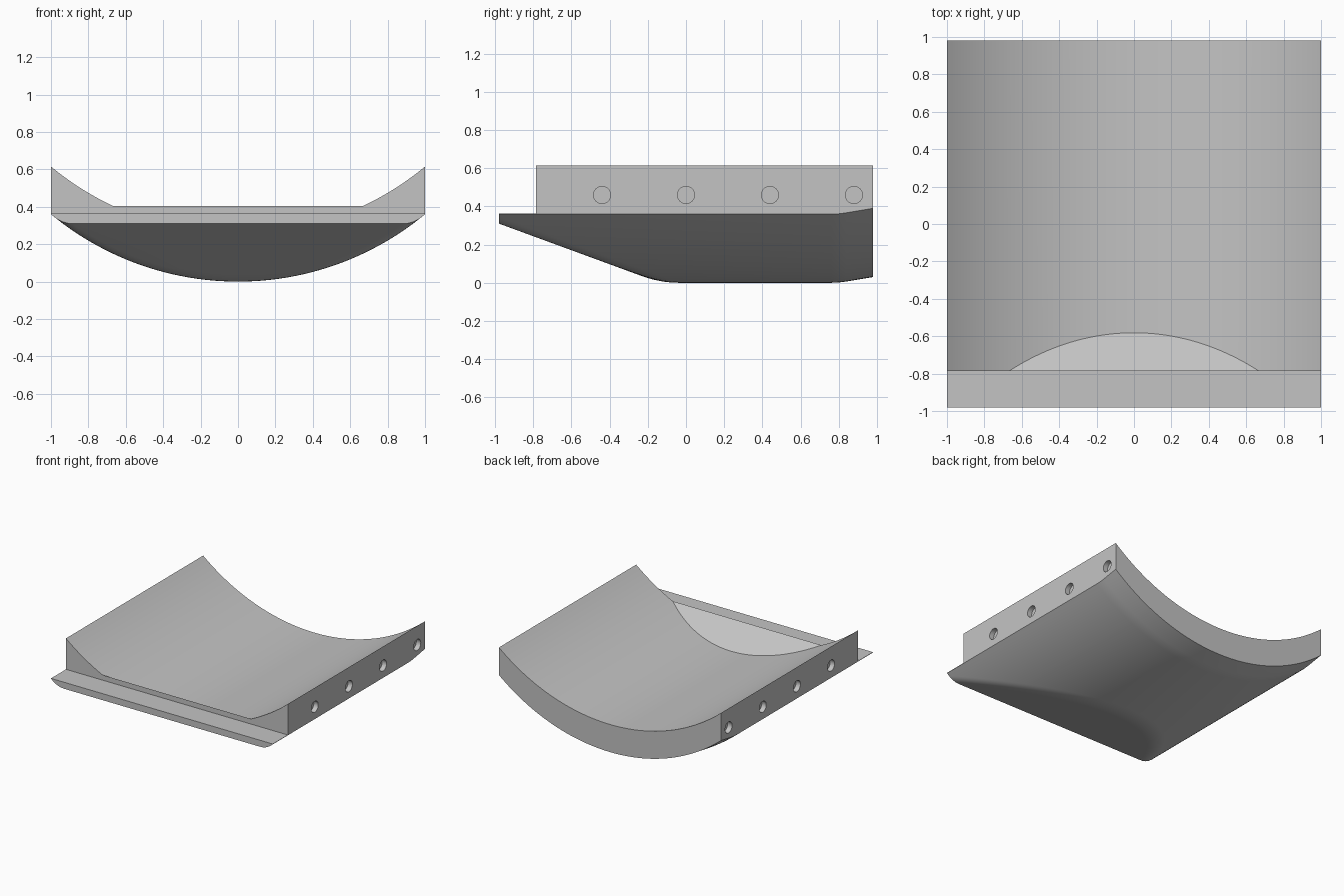
import bpy, bmesh, math
from mathutils import Matrix

if "Cube" in bpy.data.objects:
    bpy.data.objects.remove(bpy.data.objects["Cube"])

grey = bpy.data.materials.new("plain grey")
grey.use_nodes = True
colour = (0.55, 0.55, 0.55, 1)
grey.diffuse_color = colour
grey.node_tree.nodes["Principled BSDF"].inputs["Base Color"].default_value = colour

FRONT, WALL, BACK = -0.98, -0.787, 0.98
LIP_TOP, LIP_BOTTOM, WALL_TOP = 0.363, 0.31, 0.405
THICK, RADIUS = 0.255, 1.569
RAMP, INNER_RAMP = 0.367, 0.73
STEPS = 64


def arc(x):
    return RADIUS - math.sqrt(RADIUS ** 2 - x * x)


def soft_ramp(u, d):
    """Rises with u above zero, rounded off within d of the bend."""
    if u <= -d:
        return 0
    return u if u >= d else (u + d) ** 2 / (4 * d)


def profile(x):
    """Closed side outline of the tray at one position across its width."""
    base = arc(x)
    bend = FRONT + (LIP_BOTTOM - base) / RAMP
    blend = 0.1
    # Underside: front ramp, rounded bend, level run and raised tail
    ys = [FRONT] + [max(FRONT, bend + blend * k / 4) for k in range(-4, 5)]
    ys += [0.76, 0.8, 0.84, BACK]
    pts = [(y, base + RAMP * soft_ramp(bend - y, blend)
            + 0.167 * soft_ramp(y - 0.8, 0.04)) for y in ys]
    # Curved bed, inner ramp, front wall and lip
    bed = base + THICK
    crest = max(bed, WALL_TOP)
    pts += [(BACK, bed), (WALL + (crest - bed) / INNER_RAMP, bed),
            (WALL, crest), (WALL, LIP_TOP), (FRONT, LIP_TOP)]
    return pts


def finish(bm, name):
    mesh = bpy.data.meshes.new(name)
    bm.to_mesh(mesh)
    bm.free()
    obj = bpy.data.objects.new(name, mesh)
    bpy.context.collection.objects.link(obj)
    mesh.materials.append(grey)
    return obj


# Tray body: loft the outline from side to side, with a column at each ramp end
limit = math.sqrt(RADIUS ** 2 - (RADIUS - WALL_TOP + THICK) ** 2)
columns = sorted([-1 + 2 * i / STEPS for i in range(STEPS + 1)] + [-limit, limit])
bm = bmesh.new()
rings = [[bm.verts.new((x, y, z)) for y, z in profile(x)] for x in columns]
for a, b in zip(rings, rings[1:]):
    for i in range(len(a)):
        j = (i + 1) % len(a)
        bm.faces.new((a[i], a[j], b[j], b[i]))
bm.faces.new(rings[0])
bm.faces.new(rings[-1])
bmesh.ops.remove_doubles(bm, verts=bm.verts, dist=0.0002)
bmesh.ops.recalc_face_normals(bm, faces=bm.faces)
tray = finish(bm, "curved_tray")

# Blind round holes along both side walls
bm = bmesh.new()
for side in (-1, 1):
    for y in (-0.44, 0, 0.44, 0.88):
        place = Matrix.Translation((side, y, 0.46)) @ Matrix.Rotation(math.pi / 2, 4, 'Y')
        bmesh.ops.create_cone(bm, cap_ends=True, segments=32, radius1=0.045,
                              radius2=0.045, depth=0.08, matrix=place)
cutter = finish(bm, "hole_cutter")
cutter.hide_render = True

cut = tray.modifiers.new("holes", 'BOOLEAN')
cut.operation = 'DIFFERENCE'
cut.solver = 'EXACT'
cut.object = cutter
bpy.ops.object.select_all(action='DESELECT')
tray.select_set(True)
bpy.context.view_layer.objects.active = tray
bpy.ops.object.modifier_apply(modifier=cut.name)
bpy.data.objects.remove(cutter)
bpy.ops.object.shade_smooth_by_angle(angle=math.radians(25))
